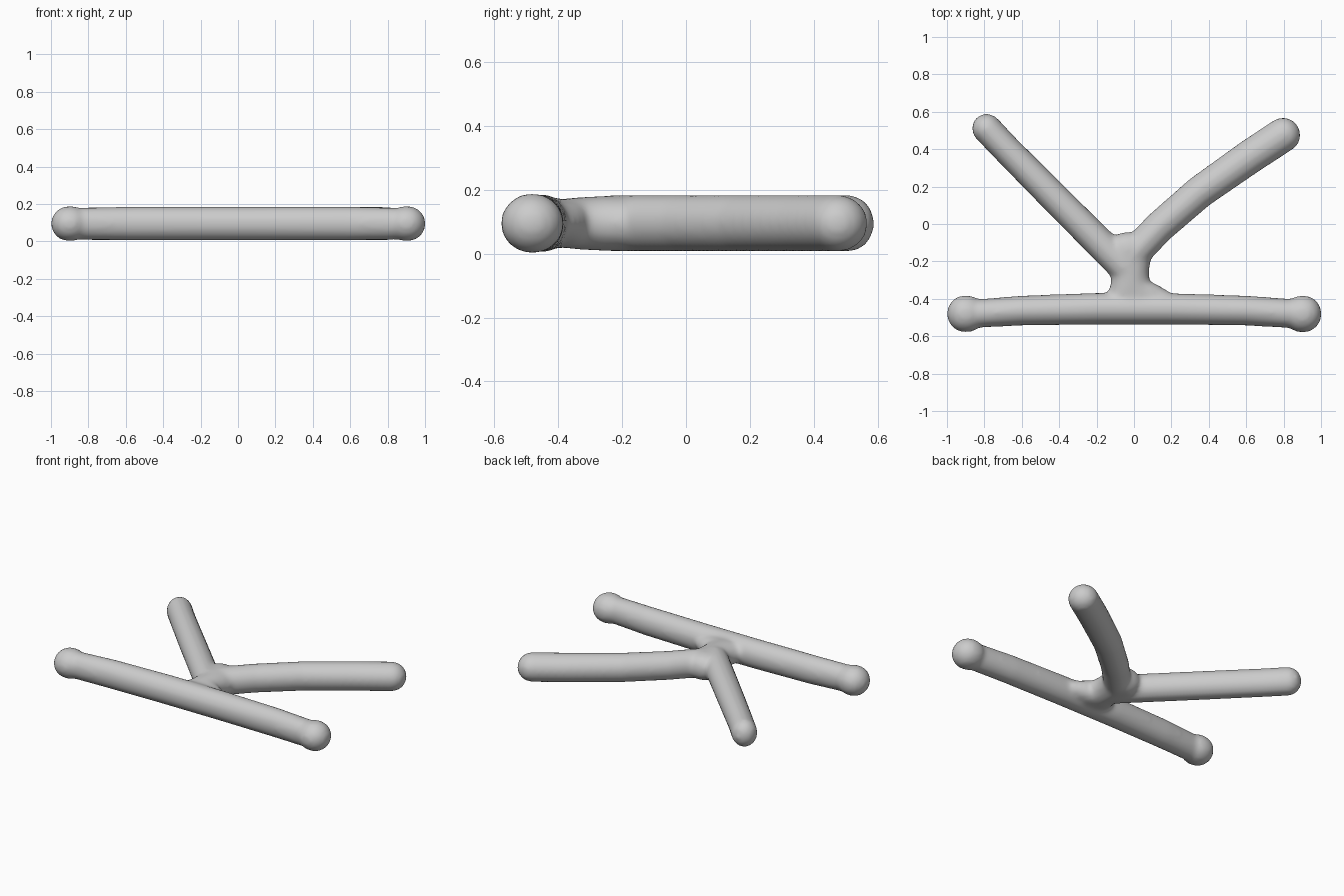
import bpy, bmesh, math
from mathutils import Vector

if "Cube" in bpy.data.objects:
    bpy.data.objects.remove(bpy.data.objects["Cube"])

ZC = 0.095     # mid height of every limb
SEG = 32


def loft(bm, path):
    """Round-ended limb through (x, y, half_width, half_height) sections."""
    pts = [Vector(p[:2]) for p in path]
    n = len(pts)
    rings = []

    def ring(c, d, w, h):
        side = Vector((-d.y, d.x))
        vs = []
        for k in range(SEG):
            a = 2 * math.pi * k / SEG
            q = c + side * (w * math.cos(a))
            vs.append(bm.verts.new((q.x, q.y, ZC + h * math.sin(a))))
        rings.append(vs)

    dirs = [(pts[min(i + 1, n - 1)] - pts[max(i - 1, 0)]).normalized() for i in range(n)]

    def cap(i, sign):
        # dome sections beyond an end; its reach is the end's half height
        angles = [math.radians(a) for a in (15, 30, 45, 60, 75, 87)]
        for a in (reversed(angles) if sign < 0 else angles):
            w, h = path[i][2:]
            ring(pts[i] + dirs[i] * (sign * min(w, h) * math.sin(a)), dirs[i],
                 w * math.cos(a), h * math.cos(a))

    cap(0, -1)
    for i in range(n):
        ring(pts[i], dirs[i], *path[i][2:])
    cap(n - 1, 1)
    for a, b in zip(rings, rings[1:]):
        for k in range(SEG):
            j = (k + 1) % SEG
            bm.faces.new((a[k], a[j], b[j], b[k]))
    bm.faces.new(rings[0][::-1])
    bm.faces.new(rings[-1])


bm = bmesh.new()

# long front bar, narrowing before its knobs
loft(bm, [(-0.83, -0.478, 0.076, 0.086), (-0.6, -0.463, 0.080, 0.090),
          (-0.2, -0.453, 0.085, 0.091), (0.2, -0.454, 0.084, 0.091),
          (0.6, -0.463, 0.080, 0.090), (0.83, -0.478, 0.078, 0.086)])

# end knobs of the bar
for x, y in ((-0.90, -0.48), (0.903, -0.481)):
    s = 1 if x > 0 else -1
    loft(bm, [(x - s * 0.008, y, 0.099, 0.094), (x + s * 0.006, y, 0.099, 0.094)])

# left arm
loft(bm, [(-0.05, -0.235, 0.084, 0.088), (-0.45, 0.166, 0.081, 0.089),
          (-0.68, 0.398, 0.078, 0.089), (-0.788, 0.511, 0.079, 0.089)])

# right arm
loft(bm, [(-0.03, -0.19, 0.085, 0.088), (0.136, -0.016, 0.086, 0.088),
          (0.35, 0.17, 0.088, 0.089), (0.62, 0.36, 0.092, 0.089),
          (0.80, 0.478, 0.093, 0.089)])

# flared stem joining arms and bar
loft(bm, [(0.0, -0.45, 0.25, 0.07), (0.0, -0.39, 0.19, 0.075),
          (-0.015, -0.355, 0.135, 0.08), (-0.02, -0.32, 0.107, 0.083),
          (-0.02, -0.27, 0.10, 0.086), (-0.03, -0.2, 0.12, 0.088),
          (-0.035, -0.13, 0.11, 0.088)])

bmesh.ops.recalc_face_normals(bm, faces=bm.faces)
mesh = bpy.data.meshes.new("branching_bar")
bm.to_mesh(mesh)
bm.free()
body = bpy.data.objects.new("branching_bar", mesh)
bpy.context.collection.objects.link(body)

# fuse the limbs into one skin and soften the joints
remesh = body.modifiers.new("fuse", 'REMESH')
remesh.mode = 'VOXEL'
remesh.voxel_size = 0.014
remesh.use_smooth_shade = True
soft = body.modifiers.new("soften", 'SMOOTH')
soft.factor = 0.5
soft.iterations = 10
